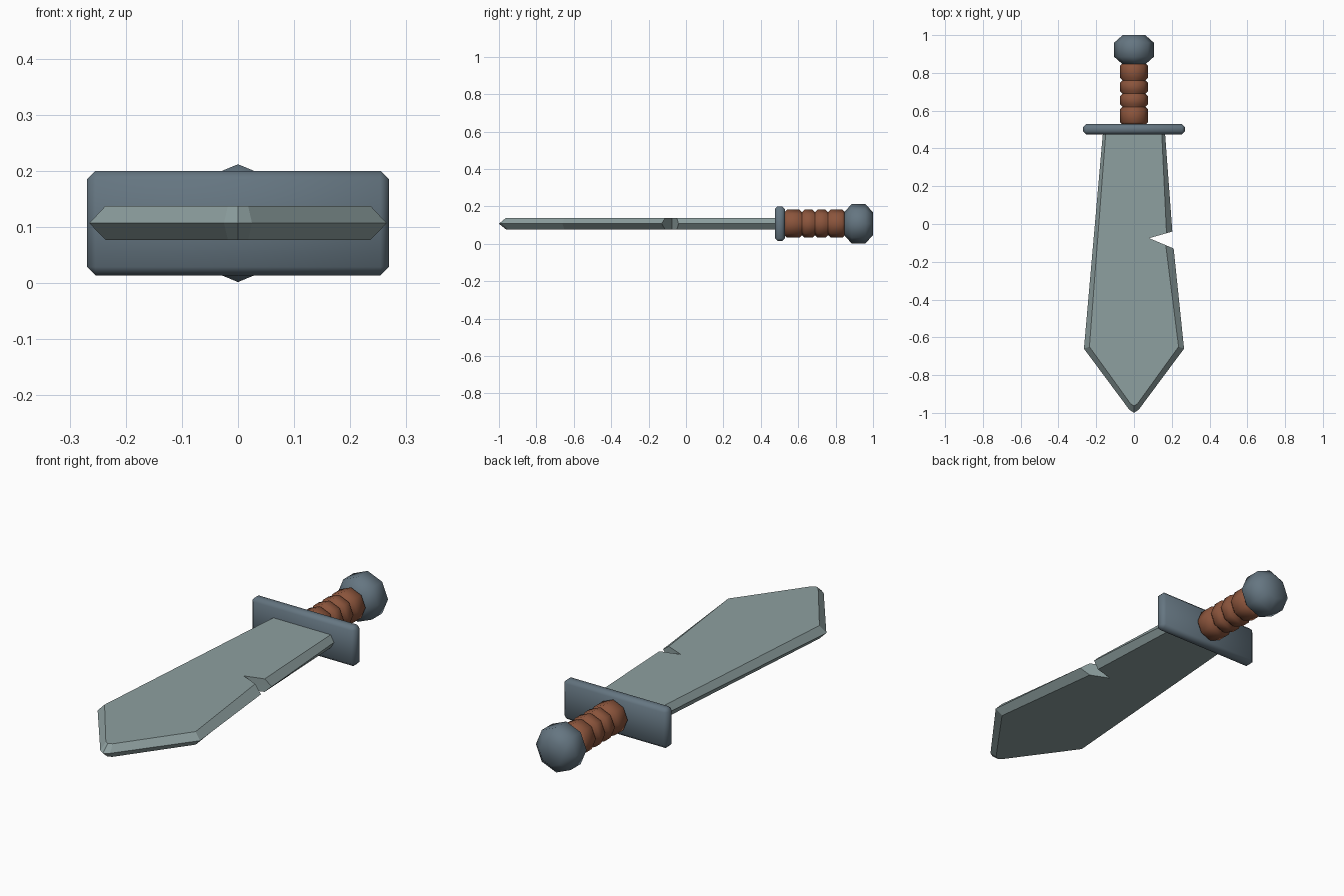
import bpy, bmesh, math

if "Cube" in bpy.data.objects:
    bpy.data.objects.remove(bpy.data.objects["Cube"])

ZC = 0.107  # height of the sword's long axis


def material(name, rgb):
    m = bpy.data.materials.new(name)
    m.diffuse_color = (*rgb, 1)
    m.use_nodes = True
    m.node_tree.nodes["Principled BSDF"].inputs["Base Color"].default_value = m.diffuse_color
    return m


STEEL = material("blade steel", (0.27, 0.35, 0.35))
IRON = material("dark iron", (0.13, 0.18, 0.22))
LEATHER = material("brown leather", (0.26, 0.09, 0.045))


def finish(name, bm, mat, smooth=None):
    bmesh.ops.recalc_face_normals(bm, faces=bm.faces)
    mesh = bpy.data.meshes.new(name)
    bm.to_mesh(mesh)
    bm.free()
    mesh.materials.append(mat)
    ob = bpy.data.objects.new(name, mesh)
    bpy.context.collection.objects.link(ob)
    if smooth:
        bpy.ops.object.select_all(action='DESELECT')
        ob.select_set(True)
        bpy.context.view_layer.objects.active = ob
        bpy.ops.object.shade_smooth_by_angle(angle=math.radians(smooth))
    return ob


def lathe(name, profile, mat, smooth, sides=8):
    """Revolve (y, radius) points around the sword's axis and cap the ends."""
    bm = bmesh.new()
    rings = []
    for y, r in profile:
        rings.append([bm.verts.new((r * math.cos(a), y, ZC + r * math.sin(a)))
                      for a in (2 * math.pi * i / sides for i in range(sides))])
    for a, b in zip(rings, rings[1:]):
        for i in range(sides):
            j = (i + 1) % sides
            bm.faces.new((a[i], a[j], b[j], b[i]))
    bm.faces.new(rings[0])
    bm.faces.new(rings[-1])
    return finish(name, bm, mat, smooth)


# Blade: sharp outer outline at mid height, inset flats above and below
outer = [(0.163, 0.50), (0.203, -0.04), (0.08, -0.075), (0.21, -0.13),
         (0.265, -0.66), (0.025, -0.983), (0, -1.0), (-0.025, -0.983),
         (-0.265, -0.66), (-0.163, 0.50)]
inner = [(0.146, 0.50), (0.172, -0.049), (0.08, -0.075), (0.168, -0.112),
         (0.236, -0.65), (0.018, -0.952), (0, -0.963), (-0.018, -0.952),
         (-0.236, -0.65), (-0.148, 0.50)]
bm = bmesh.new()
layers = [[bm.verts.new((x, y, z)) for x, y in pts]
          for pts, z in ((inner, ZC - 0.03), (outer, ZC), (inner, ZC + 0.031))]
for a, b in zip(layers, layers[1:]):
    for i in range(len(a)):
        j = (i + 1) % len(a)
        bm.faces.new((a[i], a[j], b[j], b[i]))
bm.faces.new(layers[0])
bm.faces.new(layers[-1])
finish("blade", bm, STEEL)

# Guard: flat bar with chamfered edges
bm = bmesh.new()
bmesh.ops.create_cube(bm, size=1)
for v in bm.verts:
    v.co = (v.co.x * 0.538, 0.502 + v.co.y * 0.054, ZC + v.co.z * 0.186)
bmesh.ops.bevel(bm, geom=bm.edges[:], offset=0.015, segments=1, affect='EDGES')
finish("guard", bm, IRON, 50)

# Grip: four leather bands with grooves between them
cuts = [0.525, 0.62, 0.69, 0.76, 0.85]
profile = []
for lo, hi in zip(cuts, cuts[1:]):
    profile += [(lo + 0.001, 0.062), (lo + 0.014, 0.075),
                (hi - 0.014, 0.075), (hi - 0.001, 0.062)]
lathe("grip", profile, LEATHER, 50)

# Pommel: faceted knob
lathe("pommel", [(0.845, 0.06), (0.885, 0.105), (0.96, 0.105), (1.0, 0.06)],
      IRON, 60)
